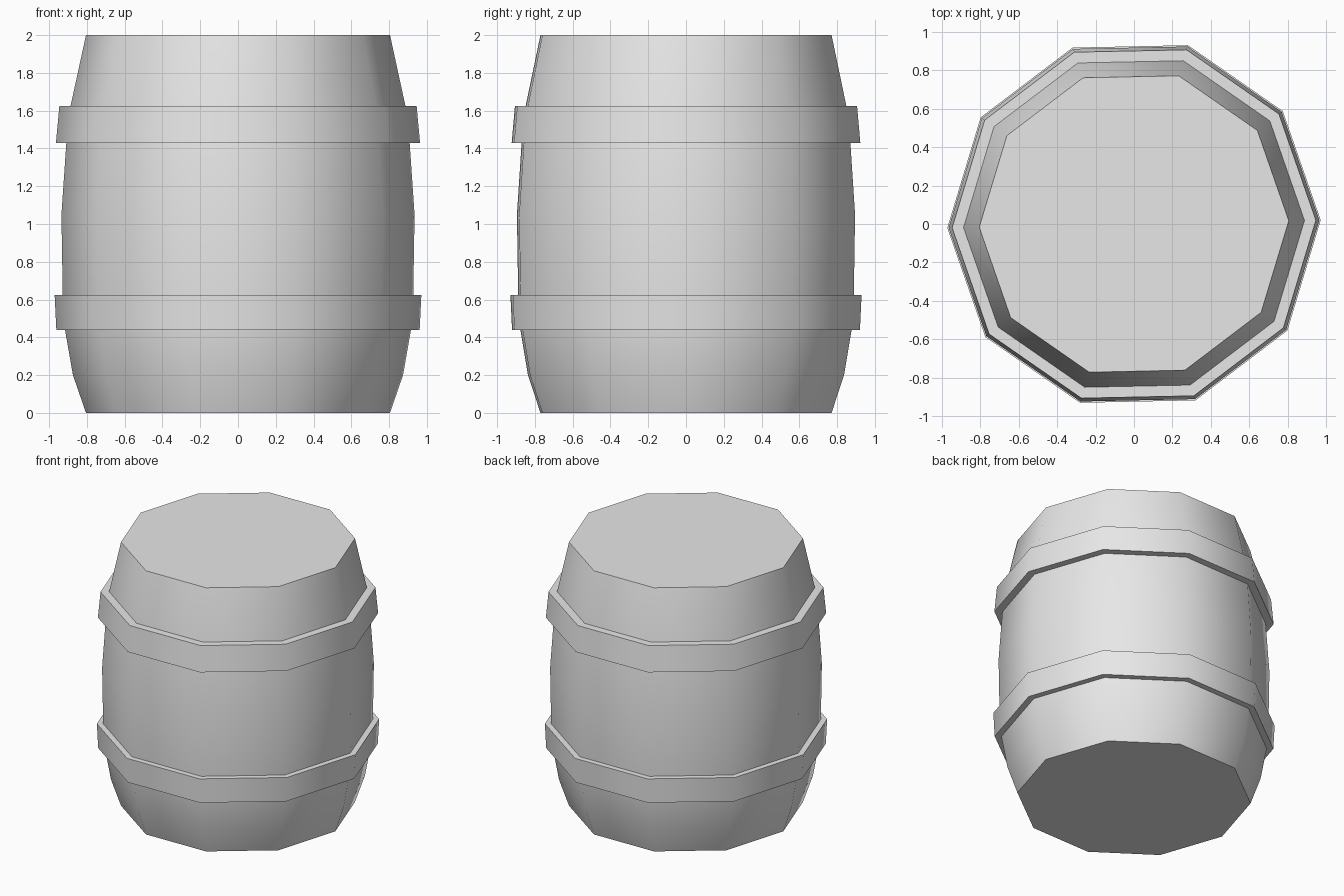
import bpy, bmesh
from math import radians, pi, sin, cos

SIDES = 10
TWIST = radians(1.2)

cube = bpy.data.objects.get("Cube")
if cube:
    bpy.data.objects.remove(cube, do_unlink=True)

grey = bpy.data.materials.new("light_grey")
grey.use_nodes = True
grey.diffuse_color = (0.8, 0.8, 0.8, 1)
grey.node_tree.nodes["Principled BSDF"].inputs["Base Color"].default_value = (0.8, 0.8, 0.8, 1)


def lathe(name, profile, closed):
    """Sweep (radius, z) points round z; cap the ends or close into a ring."""
    bm = bmesh.new()
    rings = []
    for r, z in profile:
        angles = [TWIST + 2 * pi * i / SIDES for i in range(SIDES)]
        rings.append([bm.verts.new((r * cos(a), r * sin(a), z)) for a in angles])
    pairs = list(zip(rings, rings[1:]))
    if closed:
        pairs.append((rings[-1], rings[0]))
    else:
        bm.faces.new(rings[0])
        bm.faces.new(rings[-1])
    for low, high in pairs:
        for i in range(SIDES):
            j = (i + 1) % SIDES
            bm.faces.new((low[i], low[j], high[j], high[i]))
    bmesh.ops.recalc_face_normals(bm, faces=bm.faces[:])
    mesh = bpy.data.meshes.new(name)
    bm.to_mesh(mesh)
    bm.free()
    mesh.materials.append(grey)
    obj = bpy.data.objects.new(name, mesh)
    bpy.context.collection.objects.link(obj)
    bpy.ops.object.select_all(action="DESELECT")
    obj.select_set(True)
    bpy.context.view_layer.objects.active = obj
    bpy.ops.object.shade_smooth_by_angle(angle=radians(42))
    return obj


# Bulging barrel body with flat ends
lathe("barrel_body", [(0.805, 0), (0.874, 0.2), (0.916, 0.44), (0.928, 0.62),
                      (0.935, 1.05), (0.909, 1.43), (0.89, 1.61), (0.805, 2)], False)

# Raised hoops that follow the slope of the body
for name, low_r, low_z, high_r, high_z in (("lower_hoop", 0.962, 0.44, 0.971, 0.625),
                                           ("upper_hoop", 0.964, 1.43, 0.946, 1.625)):
    inset = 0.09
    lathe(name, [(low_r - inset, low_z), (low_r, low_z),
                 (high_r, high_z), (high_r - inset, high_z)], True)
